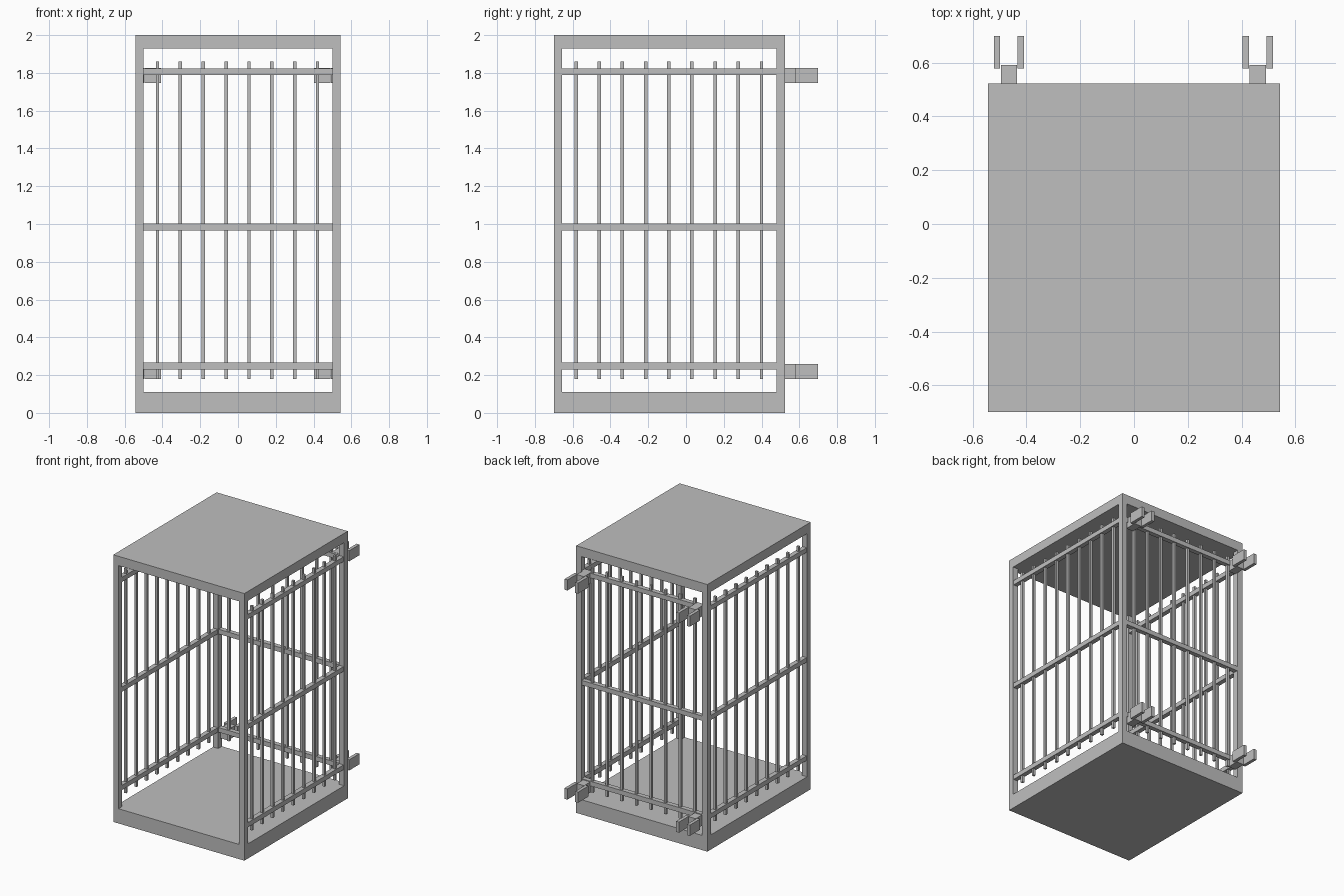
import bpy

cube = bpy.data.objects.get("Cube")
if cube:
    bpy.data.objects.remove(cube, do_unlink=True)

# Single grey metal
metal = bpy.data.materials.new("grey_metal")
metal.use_nodes = True
GREY = (0.52, 0.52, 0.52, 1)
metal.diffuse_color = GREY
metal.node_tree.nodes["Principled BSDF"].inputs["Base Color"].default_value = GREY


def box(name, x, y, z):
    """Axis-aligned box from (low, high) pairs."""
    bpy.ops.mesh.primitive_cube_add(size=1)
    ob = bpy.context.object
    ob.name = name
    ob.location = [(a + b) / 2 for a, b in (x, y, z)]
    ob.scale = [b - a for a, b in (x, y, z)]
    bpy.ops.object.transform_apply(location=True, rotation=False, scale=True)
    ob.data.materials.append(metal)
    return ob


def around(c, size):
    return (c - size / 2, c + size / 2)


W, FRONT, BACK = 0.543, -0.7, 0.523
POST = 0.043
FLOOR, ROOF = 0.11, 1.93
RAIL, BAR = 0.035, 0.018
RAIL_Z = (0.248, 0.984, 1.806)
BAR_Z = (0.18, 1.86)

# Floor and roof slabs
box("floor_slab", (-W, W), (FRONT, BACK), (0, FLOOR))
box("roof_slab", (-W, W), (FRONT, BACK), (ROOF, 2))

# Corner posts
for side, x in (("right", (-W, POST - W)), ("left", (W - POST, W))):
    box(f"front_post_{side}", x, (FRONT, FRONT + POST), (FLOOR, ROOF))
    box(f"back_post_{side}", x, (BACK - POST, BACK), (FLOOR, ROOF))

# Side grilles
for side, s in (("right", -1), ("left", 1)):
    cx = s * (W - POST / 2)
    for z in RAIL_Z:
        box(f"side_rail_{side}", around(cx, RAIL), (FRONT + POST, BACK - POST), around(z, RAIL))
    for i in range(9):
        box(f"side_bar_{side}", around(cx, BAR), around(-0.582 + i * 0.1227, BAR), BAR_Z)

# Back grille
cy = BACK - POST / 2
for z in RAIL_Z:
    box("back_rail", (POST - W, W - POST), around(cy, RAIL), around(z, RAIL))
for i in range(8):
    box("back_bar", around(-0.426 + i * 0.121, BAR), around(cy, BAR), BAR_Z)

# Forked brackets on the back
for side, cx in (("right", -0.465), ("left", 0.46)):
    for level, z in (("lower", (0.18, 0.26)), ("upper", (1.746, 1.825))):
        box(f"bracket_block_{side}_{level}", around(cx, 0.06), (cy, 0.592), z)
        for s in (-1, 1):
            box(f"bracket_prong_{side}_{level}", around(cx + s * 0.0445, 0.024), (0.578, 0.7), z)
